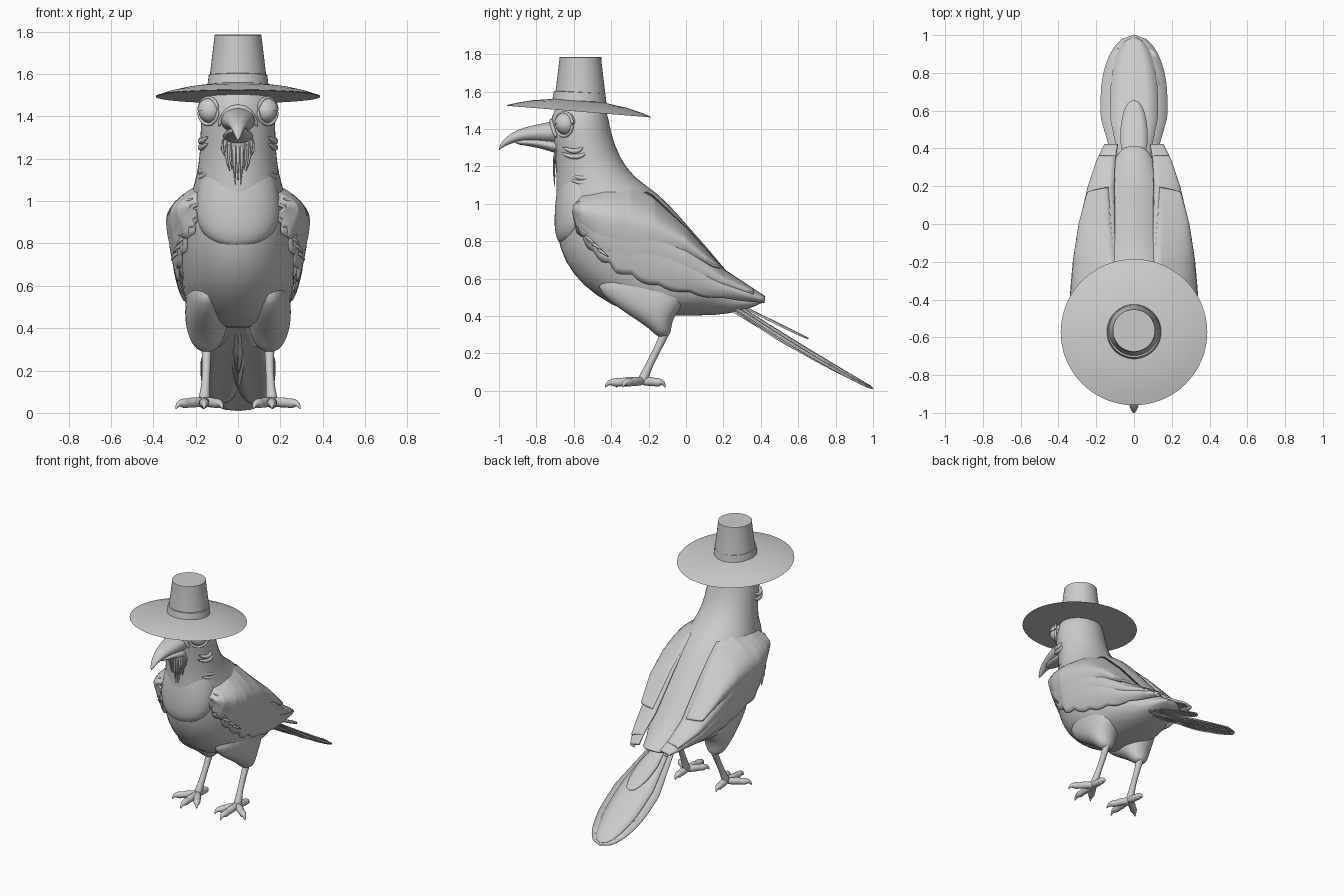
import bpy, bmesh, math
from mathutils import Vector, Matrix

cube = bpy.data.objects.get("Cube")
if cube:
    bpy.data.objects.remove(cube)

grey = bpy.data.materials.new("plain_grey")
grey.use_nodes = True
grey.diffuse_color = (0.6, 0.6, 0.6, 1)
grey.node_tree.nodes["Principled BSDF"].inputs["Base Color"].default_value = (0.6, 0.6, 0.6, 1)


def skin(name, rows, closed=True, thick=0, subsurf=0, angle=40):
    """Join rows of points with quads into one smooth object."""
    bm = bmesh.new()
    vs = [[bm.verts.new(p) for p in row] for row in rows]
    n = len(rows[0])
    for a, b in zip(vs, vs[1:]):
        for i in range(n if closed else n - 1):
            j = (i + 1) % n
            bm.faces.new((a[i], a[j], b[j], b[i]))
    if closed:
        bm.faces.new(vs[0])
        bm.faces.new(vs[-1])
    bmesh.ops.recalc_face_normals(bm, faces=bm.faces)
    mesh = bpy.data.meshes.new(name)
    bm.to_mesh(mesh)
    bm.free()
    ob = bpy.data.objects.new(name, mesh)
    bpy.context.collection.objects.link(ob)
    mesh.materials.append(grey)
    bpy.context.view_layer.objects.active = ob
    bpy.ops.object.select_all(action='DESELECT')
    ob.select_set(True)
    bpy.ops.object.shade_smooth_by_angle(angle=math.radians(angle))
    if thick:
        m = ob.modifiers.new("thickness", 'SOLIDIFY')
        m.thickness, m.offset = thick, 0
    if subsurf:
        m = ob.modifiers.new("smooth", 'SUBSURF')
        m.levels = m.render_levels = subsurf


def loft(name, rings, x=0, n=24):
    """Oval rings, each spanning two side points (y, z) with a half width."""
    rows = []
    for y0, z0, y1, z1, w in rings:
        c = Vector((x, (y0 + y1) / 2, (z0 + z1) / 2))
        d = Vector((0, (y0 - y1) / 2, (z0 - z1) / 2))
        rows.append([c + d * math.cos(t) + Vector((w * math.sin(t), 0, 0))
                     for t in (math.tau * i / n for i in range(n))])
    skin(name, rows, subsurf=1, angle=60)


def tube(name, pts, n=10):
    """Round tapering tube through (x, y, z, radius) points."""
    rows = []
    for i, p in enumerate(pts):
        a, b = pts[max(i - 1, 0)], pts[min(i + 1, len(pts) - 1)]
        d = Vector(b[:3]) - Vector(a[:3])
        q = d.to_track_quat('Z', 'X')
        rows.append([Vector(p[:3]) + q @ Vector((math.cos(t), math.sin(t), 0)) * p[3]
                     for t in (math.tau * k / n for k in range(n))])
    skin(name, rows, subsurf=1, angle=60)


def lathe(name, profile, centre, tilt=0, n=64):
    rot = Matrix.Rotation(tilt, 3, 'X')
    rows = [[Vector(centre) + rot @ Vector((r * math.cos(t), r * math.sin(t), z))
             for t in (math.tau * k / n for k in range(n))] for r, z in profile]
    skin(name, rows, angle=30)


def along(path, u):
    """Point at fraction u of a polyline."""
    f = min(max(u, 0), 1) * (len(path) - 1)
    i = min(int(f), len(path) - 2)
    return Vector(path[i]).lerp(Vector(path[i + 1]), f - i)


# Body, head to rump, and the soft bulge of the chest
loft("body", [
    (-.65, 1.56, -.47, 1.56, .09), (-.71, 1.5, -.425, 1.5, .15), (-.73, 1.43, -.41, 1.44, .172),
    (-.715, 1.34, -.395, 1.36, .178), (-.695, 1.22, -.355, 1.25, .18), (-.695, 1.1, -.28, 1.14, .195),
    (-.698, .97, -.15, 1.06, .23), (-.695, .83, -.05, .955, .258), (-.655, .69, .05, .84, .268),
    (-.555, .56, .14, .74, .27), (-.41, .46, .21, .65, .262), (-.24, .39, .275, .59, .23),
    (-.03, .405, .32, .55, .17), (.15, .4, .36, .525, .13), (.3, .425, .4, .495, .1),
    (.4, .465, .42, .478, .05)])
loft("chest_bib", [
    (-.66, 1.2, -.45, 1.24, .14), (-.69, 1.1, -.42, 1.12, .18), (-.704, .97, -.42, 1.02, .205),
    (-.705, .88, -.44, .95, .2), (-.696, .81, -.47, .9, .175), (-.655, .76, -.52, .85, .11)])

# Hooked beak and the brow above it
loft("upper_beak", [
    (-.66, 1.31, -.66, 1.455, .088), (-.74, 1.325, -.74, 1.435, .08), (-.82, 1.335, -.82, 1.42, .062),
    (-.89, 1.335, -.9, 1.398, .045), (-.95, 1.318, -.965, 1.358, .027), (-.985, 1.298, -.993, 1.318, .014),
    (-1, 1.286, -1.003, 1.29, .003)])
loft("lower_beak", [
    (-.66, 1.255, -.66, 1.34, .08), (-.74, 1.287, -.74, 1.345, .068), (-.83, 1.308, -.83, 1.35, .05),
    (-.92, 1.318, -.92, 1.342, .028)])
tube("beak_brow", [(-.092, -.69, 1.35, .01), (-.075, -.71, 1.4, .014), (-.035, -.716, 1.445, .016),
                   (.035, -.716, 1.445, .016), (.075, -.71, 1.4, .014), (.092, -.69, 1.35, .01)])

# Beard of thin, uneven feather tufts
for i in range(9):
    x = (i - 4) * .017
    drop = .21 - .033 * abs(i - 4) + (.035 if i % 2 else 0)
    tube("beard_tuft", [(x, -.69, 1.3, .009), (x * 1.2, -.712, 1.27 - drop * .4, .01),
                        (x * .7, -.698, 1.28 - drop, .002)], n=6)

# Hat: tilted brim, tapered crown and band
lathe("hat_brim", [(.388, -.004), (.33, .015), (.25, .034), (.14, .05), (.05, .05), (.05, .038),
                   (.14, .04), (.25, .026), (.33, .008), (.388, -.007)], (0, -.572, 1.5), -.08)
lathe("hat_crown", [(.14, 0), (.133, .06), (.112, .235), (.112, .248), (.107, .251), (.01, .251)],
      (0, -.565, 1.535))
lathe("hat_band", [(.138, 0), (.144, .004), (.138, .05), (.13, .052)], (0, -.571, 1.546), -.05)

# Wing layers: sheets hung from the back line, scalloped along the lower edge
top = [(-.6, .99), (-.55, 1.06), (-.43, 1.11), (-.3, 1.11), (-.18, 1.04), (0, .87), (.2, .645), (.42, .5)]
layers = [
    ("wing_flight_feathers", 1, 0, 9, .05,
     [(-.6, .95), (-.58, .85), (-.5, .73), (-.37, .63), (-.15, .55), (.1, .505), (.42, .475)]),
    ("wing_middle_feathers", .96, .008, 12, .09,
     [(-.6, .95), (-.58, .86), (-.49, .75), (-.34, .66), (-.12, .62), (.1, .57), (.36, .51)]),
    ("wing_small_feathers", .85, .016, 14, .12,
     [(-.6, .96), (-.57, .88), (-.46, .78), (-.3, .71), (-.15, .71), (0, .72), (.14, .67)])]
width = [(-.6, .215), (-.56, .265), (-.48, .3), (-.38, .318), (-.2, .305), (0, .28), (.2, .235),
         (.34, .19), (.43, .145)]


def wing_width(y):
    for (a, p), (b, q) in zip(width, width[1:]):
        if y <= b:
            return p + (q - p) * max(0, (y - a) / (b - a))
    return width[-1][1]


def wing_sheet(side, name, reach, lift, scallops, depth, low):
    rows = []
    for i in range(113):
        u = i / 112
        t, b = along(top, u * reach), along(low, u)
        edge = 1 - depth * (1 - abs(math.sin(math.pi * scallops * u)))
        row = []
        for k in range(15):
            v = k / 14 * edge
            y, z = t.lerp(b, v)
            w = wing_width(y)
            inner = w * (.62 - 1.1 * u + 1.05 * u * u)
            if v < .55:
                x = inner + (w - inner) * math.sin(math.pi / 2 * v / .55)
            else:
                x = w - .18 * (v - .55) ** 2
            row.append((side * (x + lift * min(1, v * 4) * (1 - u ** 3)), y, z))
        rows.append(row)
    skin(name, rows, closed=False, thick=.014)


# Parts that come in pairs
for side, tag in ((1, "left"), (-1, "right")):
    for layer in layers:
        wing_sheet(side, tag + "_" + layer[0], *layer[1:])

    # Ruffled barbs down the leading edge of the wing
    for i in range(8):
        y, z = along([(-.565, 1.0), (-.575, .92), (-.54, .83), (-.46, .75)], i / 7)
        x = wing_width(y)
        tube(tag + "_shoulder_barb", [(side * (x - .05), y - .02, z + .015, .006),
                                      (side * x, y, z, .012),
                                      (side * (x + .012), y + .05, z - .035, .003)], n=6)

    # Eye with half-closed lid and a rim turned forward and out
    ball = [(.055 * math.sin(a), -.055 * math.cos(a)) for a in (math.pi * (k + .05) / 16.1 for k in range(17))]
    lathe(tag + "_eye", ball, (side * .131, -.643, 1.425), n=32)
    lid = [(r * 1.1, z * 1.1) for r, z in ball if z > -.002]
    lathe(tag + "_eyelid", lid, (side * .131, -.643, 1.428), n=32)
    ring = [(side * (.14 + .045 * math.cos(a)), -.652 + .045 * math.cos(a), 1.425 + .064 * math.sin(a), .009)
            for a in (math.tau * k / 20 for k in range(21))]
    tube(tag + "_eye_rim", ring, n=8)

    # Loose skin folds on the cheek and neck
    for y, z, s in ((-.595, 1.255, 1), (-.6, 1.285, .8), (-.545, 1.115, 1.1), (-.55, 1.14, .9)):
        tube(tag + "_neck_fold", [(side * .14, y - .075 * s, z + .02, .004), (side * .168, y - .035 * s, z, .013),
                                  (side * .178, y + .01, z - .006, .016), (side * .176, y + .045 * s, z + .004, .012),
                                  (side * .165, y + .07 * s, z + .026, .004)])

    # Feathered thigh, shank and foot
    loft(tag + "_thigh", [
        (-.5, .6, -.08, .74, .07), (-.45, .51, .04, .62, .098), (-.36, .44, .03, .5, .105),
        (-.265, .38, -.045, .43, .098), (-.2, .335, -.075, .37, .082), (-.16, .295, -.08, .315, .055),
        (-.135, .285, -.09, .295, .02)], x=side * .148)
    tube(tag + "_shank", [(side * .15, -.1, .34, .03), (side * .148, -.125, .28, .023), (side * .15, -.17, .19, .02),
                          (side * .155, -.21, .11, .022), (side * .16, -.23, .06, .032), (side * .16, -.24, .035, .02)])
    for x, y in ((.16, -.435), (.072, -.375), (.295, -.34), (.165, -.11)):
        base = Vector((.16, -.235, 0))
        end = Vector((x, y, 0))
        steps = ((0, .052, .028), (.25, .05, .023), (.42, .05, .028), (.55, .046, .021), (.7, .045, .027),
                 (.82, .046, .018), (.92, .042, .013), (1, .016, .002))
        pts = [(base.lerp(end, f), z, r) for f, z, r in steps]
        tube(tag + "_toe", [(side * p.x, p.y, z, r) for p, z, r in pts])


# Tail feathers: broad flat blades stacked on each other
def blade(name, base, tip, half, sag=0.0):
    rows = []
    for i in range(33):
        u = i / 32
        c = Vector(base).lerp(Vector(tip), u) + Vector((0, 0, -sag * math.sin(math.pi * u)))
        w = half * (.5 + .5 * min(1, u * 2.4)) * math.sqrt(max(0, 1 - max(0, (u - .55) / .45) ** 2)) + .001
        rows.append([c + Vector((w * s, 0, -.1 * w * s * s)) for s in (-1, -.5, 0, .5, 1)])
    skin(name, rows, closed=False, thick=.008)


blade("tail_upper_feather", (0, .26, .475), (0, .655, .28), .07)
blade("tail_centre_feather", (0, .25, .475), (0, .99, .022), .125, .005)
blade("tail_broad_fan", (0, .25, .46), (0, 1, .012), .175, .01)
for side in (1, -1):
    blade("tail_side_feather", (side * .04, .25, .45), (side * .085, .93, .045), .088, .018)
    blade("tail_under_feather", (side * .035, .25, .445), (side * .09, .8, .125), .08, .022)
blade("tail_under_covert", (0, .25, .43), (0, .62, .24), .09, .01)
